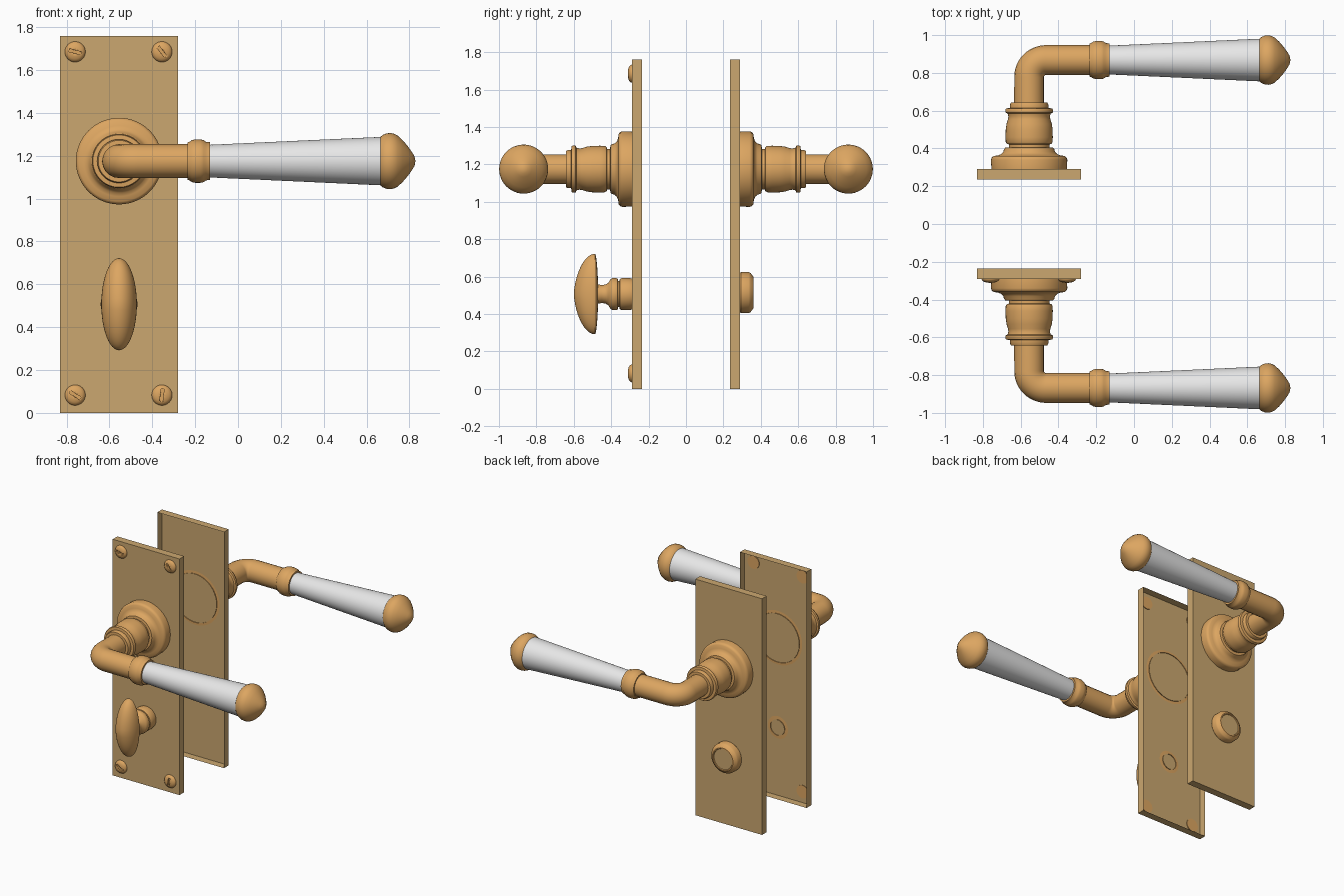
import bpy, bmesh, math
from mathutils import Vector, Matrix

if "Cube" in bpy.data.objects:
    bpy.data.objects.remove(bpy.data.objects["Cube"])


def material(name, rgb):
    m = bpy.data.materials.new(name)
    m.diffuse_color = (*rgb, 1)
    m.use_nodes = True
    m.node_tree.nodes["Principled BSDF"].inputs["Base Color"].default_value = m.diffuse_color
    return m


BRASS = material("polished brass", (0.72, 0.38, 0.12))
PLATE = material("satin brass plate", (0.60, 0.39, 0.16))
WHITE = material("white porcelain", (0.80, 0.80, 0.80))

PX, HZ, TZ = -0.555, 1.175, 0.507   # plate centre x, handle height, turn height
ARM = 0.868                         # distance of lever axis from the middle


def finish(name, bm, mat, angle=35):
    me = bpy.data.meshes.new(name)
    bm.to_mesh(me)
    bm.free()
    me.shade_smooth()
    me.set_sharp_from_angle(angle=math.radians(angle))
    me.materials.append(mat)
    ob = bpy.data.objects.new(name, me)
    bpy.context.collection.objects.link(ob)
    return ob


def lathe(name, pts, loc, axis, mat, n=48):
    """Spin (radius, distance) points around an axis through loc."""
    bm = bmesh.new()
    rings = []
    for r, d in pts:
        if r == 0:
            rings.append([bm.verts.new((0, 0, d))] * n)
        else:
            rings.append([bm.verts.new((r * math.cos(2 * math.pi * j / n),
                                        r * math.sin(2 * math.pi * j / n), d)) for j in range(n)])
    for a, b in zip(rings, rings[1:]):
        for j in range(n):
            k = (j + 1) % n
            quad = list(dict.fromkeys((a[j], a[k], b[k], b[j])))
            bm.faces.new(quad)
    rot = Vector(axis).to_track_quat('Z', 'Y').to_matrix().to_4x4()
    bmesh.ops.transform(bm, matrix=Matrix.Translation(loc) @ rot, verts=bm.verts)
    return finish(name, bm, mat)


# profiles: (radius, distance from the middle of the door)
ROSE = [(0.18, 0.284), (0.18, 0.289), (0.2, 0.29), (0.202, 0.34), (0.198, 0.352), (0.188, 0.36),
        (0.165, 0.363), (0.148, 0.37), (0.137, 0.382), (0.133, 0.396), (0.127, 0.404),
        (0.108, 0.406), (0.108, 0.422), (0.118, 0.424), (0.124, 0.435), (0.125, 0.46),
        (0.124, 0.50), (0.120, 0.53), (0.112, 0.555), (0.110, 0.57), (0.114, 0.585),
        (0.125, 0.59), (0.126, 0.605), (0.122, 0.612), (0.102, 0.614), (0.102, 0.63),
        (0.097, 0.642), (0.07, 0.643)]
# profiles along x
COLLAR = [(0.07, -0.237), (0.087, -0.236), (0.091, -0.225), (0.098, -0.215), (0.101, -0.20),
          (0.101, -0.175), (0.098, -0.16), (0.090, -0.15), (0.088, -0.131), (0.07, -0.13)]
GRIP = [(0, -0.135), (0.076, -0.135), (0.113, 0.67), (0, 0.67)]
CAP = [(0, 0.664), (0.112, 0.664), (0.122, 0.675), (0.129, 0.692), (0.131, 0.71), (0.128, 0.727),
       (0.119, 0.745), (0.098, 0.768), (0.070, 0.792), (0.042, 0.812), (0.022, 0.824), (0, 0.828)]


def plate(name, s):
    """Shallow box, open towards the door."""
    bm = bmesh.new()
    bmesh.ops.create_cube(bm, size=1)
    bmesh.ops.transform(bm, verts=bm.verts, matrix=Matrix.Translation((PX, s * 0.2625, 0.88))
                        @ Matrix.Diagonal((0.55, 0.055, 1.76, 1)))
    inner = [f for f in bm.faces if f.normal.y * s < -0.9]
    bmesh.ops.delete(bm, geom=inner, context='FACES_ONLY')
    finish(name, bm, PLATE)


def elbow(name, s):
    """Round bar leaving the rose and turning towards +x."""
    cu = bpy.data.curves.new(name, 'CURVE')
    cu.dimensions = '3D'
    cu.bevel_depth, cu.bevel_resolution, cu.use_fill_caps = 0.079, 8, True
    b = 0.09
    path = [(PX, 0.60)]
    for i in range(13):
        t = math.pi / 2 * i / 12
        path.append((PX + b - b * math.cos(t), ARM - b + b * math.sin(t)))
    path.append((-0.20, ARM))
    sp = cu.splines.new('POLY')
    sp.points.add(len(path) - 1)
    for p, (x, y) in zip(sp.points, path):
        p.co = (x, s * y, HZ, 1)
    tmp = bpy.data.objects.new("tmp", cu)
    bpy.context.collection.objects.link(tmp)
    bpy.context.view_layer.update()
    me = tmp.evaluated_get(bpy.context.evaluated_depsgraph_get()).to_mesh()
    bm = bmesh.new()
    bm.from_mesh(me)
    bpy.data.objects.remove(tmp)
    bmesh.ops.recalc_face_normals(bm, faces=bm.faces)
    finish(name, bm, BRASS, 50)


# the two plates with their lever handles
for side, s in (("front", -1), ("back", 1)):
    plate(side + "_plate", s)
    lathe(side + "_rose", ROSE, (PX, 0, HZ), (0, s, 0), BRASS, 64)
    elbow(side + "_lever_elbow", s)
    for part, prof, mat in (("collar", COLLAR, BRASS), ("grip", GRIP, WHITE), ("end_cap", CAP, BRASS)):
        lathe(f"{side}_{part}", prof, (0, s * ARM, HZ), (1, 0, 0), mat)

# thumb turn on the front
TURN = [(0.058, 0.284), (0.058, 0.289), (0.083, 0.29), (0.085, 0.30), (0.085, 0.345), (0.08, 0.354),
        (0.07, 0.356), (0.07, 0.363), (0.082, 0.365), (0.086, 0.375), (0.085, 0.395), (0.078, 0.405),
        (0.06, 0.415), (0.051, 0.43), (0.048, 0.45), (0.052, 0.47), (0.052, 0.50)]
lathe("thumb_turn_stem", TURN, (PX, 0, TZ), (0, -1, 0), BRASS)

bm = bmesh.new()
bmesh.ops.create_uvsphere(bm, u_segments=48, v_segments=24, radius=1)
for v in bm.verts:
    x, y, z = v.co
    depth = 0.113 if y < 0 else 0.018
    v.co = (PX + 0.083 * x, -0.487 + depth * y * (1 - 0.12 * abs(z)), TZ + 0.215 * z)
finish("thumb_turn_knob", bm, BRASS, 60)

# release button on the back
BUTTON = [(0.058, 0.284), (0.058, 0.289), (0.106, 0.29), (0.11, 0.295), (0.11, 0.335),
          (0.105, 0.345), (0.085, 0.36), (0.078, 0.36), (0.075, 0.355)]
lathe("release_button", BUTTON, (PX, 0, 0.515), (0, 1, 0), BRASS)
lathe("release_button_face", [(0.077, 0.355), (0, 0.355)], (PX, 0, 0.515), (0, 1, 0), PLATE)

# slotted screws in the front plate
DOME = [(0, 0.285), (0.048, 0.285), (0.048, 0.291), (0.044, 0.299), (0.034, 0.306),
        (0.02, 0.31), (0, 0.312)]
for name, x, z, deg in (("top_left", -0.76, 1.685, 15), ("top_right", -0.355, 1.685, 52),
                        ("bottom_left", -0.76, 0.083, 32), ("bottom_right", -0.355, 0.083, 97)):
    screw = lathe("screw_" + name, DOME, (x, 0, z), (0, -1, 0), BRASS, 32)
    bm = bmesh.new()
    bmesh.ops.create_cube(bm, size=1)
    bmesh.ops.transform(bm, verts=bm.verts, matrix=Matrix.Translation((x, -0.315, z))
                        @ Matrix.Rotation(math.radians(deg), 4, 'Y')
                        @ Matrix.Diagonal((0.058, 0.03, 0.014, 1)))
    cutter = finish("slot_cutter_" + name, bm, BRASS)
    cutter.hide_render = True
    cutter.hide_set(True)
    mod = screw.modifiers.new("slot", 'BOOLEAN')
    mod.operation, mod.solver, mod.object = 'DIFFERENCE', 'EXACT', cutter
